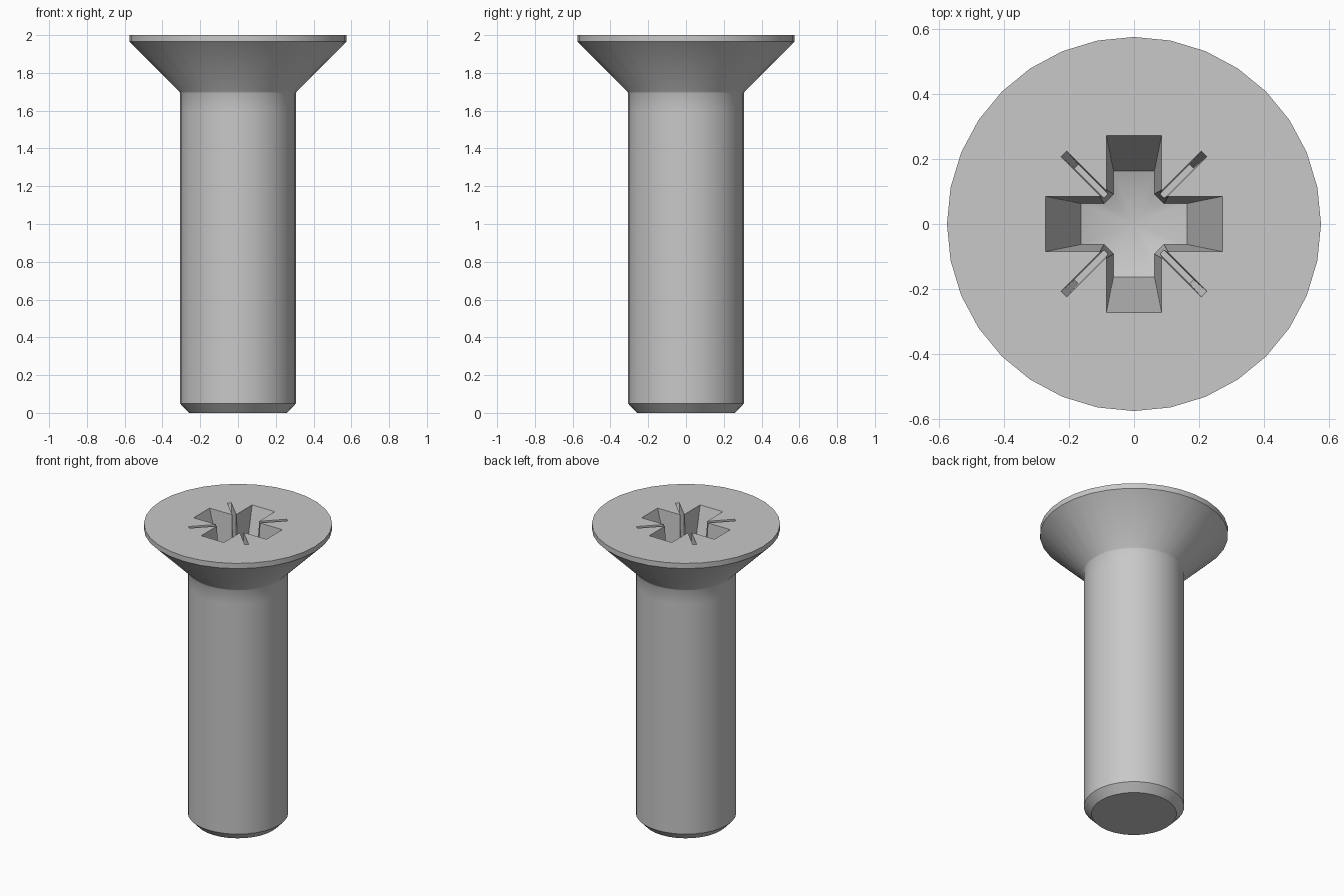
import bpy, bmesh
from math import cos, sin, pi, hypot

cube = bpy.data.objects.get("Cube")
if cube:
    bpy.data.objects.remove(cube, do_unlink=True)

TOP = 2.0      # height of the flat head face
SIDES = 32

steel = bpy.data.materials.new("grey steel")
steel.use_nodes = True
colour = (0.58, 0.58, 0.58, 1)
steel.diffuse_color = colour
steel.node_tree.nodes["Principled BSDF"].inputs["Base Color"].default_value = colour


def make_object(name, bm):
    bmesh.ops.recalc_face_normals(bm, faces=bm.faces)
    mesh = bpy.data.meshes.new(name)
    bm.to_mesh(mesh)
    bm.free()
    mesh.materials.append(steel)
    obj = bpy.data.objects.new(name, mesh)
    bpy.context.collection.objects.link(obj)
    return obj


def bridge(bm, lower, upper):
    n = len(lower)
    for i in range(n):
        j = (i + 1) % n
        bm.faces.new((lower[i], lower[j], upper[j], upper[i]))


def turn(p, a):
    return (p[0] * cos(a) - p[1] * sin(a), p[0] * sin(a) + p[1] * cos(a))


def lerp(a, b, t):
    return a + (b - a) * t


# Screw body: chamfered tip, shank, soft neck, countersunk head
profile = [(0.26, 0), (0.307, 0.05), (0.307, 1.6), (0.307, 1.692),
           (0.311, 1.702), (0.575, 1.965), (0.575, TOP)]
bm = bmesh.new()
rings = [[bm.verts.new((r * cos(2 * pi * i / SIDES), r * sin(2 * pi * i / SIDES), z))
          for i in range(SIDES)] for r, z in profile]
for low, high in zip(rings, rings[1:]):
    bridge(bm, low, high)
bm.faces.new(rings[0])
bm.faces.new(rings[-1])
screw = make_object("countersunk_screw", bm)

# Tapered cross recess with a shallow conical floor
DEPTH, SLOPE = 0.42, 0.35


def cross(t):
    """Cross outline, t = 0 at the head face and 1 at the floor."""
    length, width, inner = lerp(0.272, 0.163, t), lerp(0.085, 0.063, t), lerp(0.105, 0.092, t)
    arm = [(inner, -width), (length, -width), (length, width), (inner, width)]
    return [turn(p, k * pi / 2) for k in range(4) for p in arm]


bm = bmesh.new()
mouth = [bm.verts.new((x, y, TOP + 0.02)) for x, y in cross(-0.05)]
floor = [bm.verts.new((x, y, TOP - DEPTH + SLOPE * hypot(x, y))) for x, y in cross(1)]
bridge(bm, floor, mouth)
bm.faces.new(mouth)
apex = bm.verts.new((0, 0, TOP - DEPTH))
for i, v in enumerate(floor):
    bm.faces.new((v, floor[(i + 1) % len(floor)], apex))
cross_cutter = make_object("cross_recess_cutter", bm)

# Four thin diagonal slots between the arms
bm = bmesh.new()
for k in range(4):
    loops = []
    for t, z in ((1, TOP - 0.2), (-0.1, TOP + 0.02)):
        end, half = lerp(0.305, 0.25, t), lerp(0.012, 0.008, t)
        outline = [(0.05, -half), (end, -half), (end, half), (0.05, half)]
        loops.append([bm.verts.new((*turn(p, pi / 4 + k * pi / 2), z)) for p in outline])
    bridge(bm, *loops)
    for loop in loops:
        bm.faces.new(loop)
slot_cutter = make_object("diagonal_slot_cutter", bm)

# Cut the recess and shade
bpy.ops.object.select_all(action='DESELECT')
screw.select_set(True)
bpy.context.view_layer.objects.active = screw
for cutter in (cross_cutter, slot_cutter):
    cutter.hide_render = True
    mod = screw.modifiers.new("recess", 'BOOLEAN')
    mod.operation = 'DIFFERENCE'
    mod.solver = 'EXACT'
    mod.object = cutter
    bpy.ops.object.modifier_apply(modifier=mod.name)
    bpy.data.objects.remove(cutter, do_unlink=True)
bpy.ops.object.shade_smooth_by_angle(angle=pi / 6)
